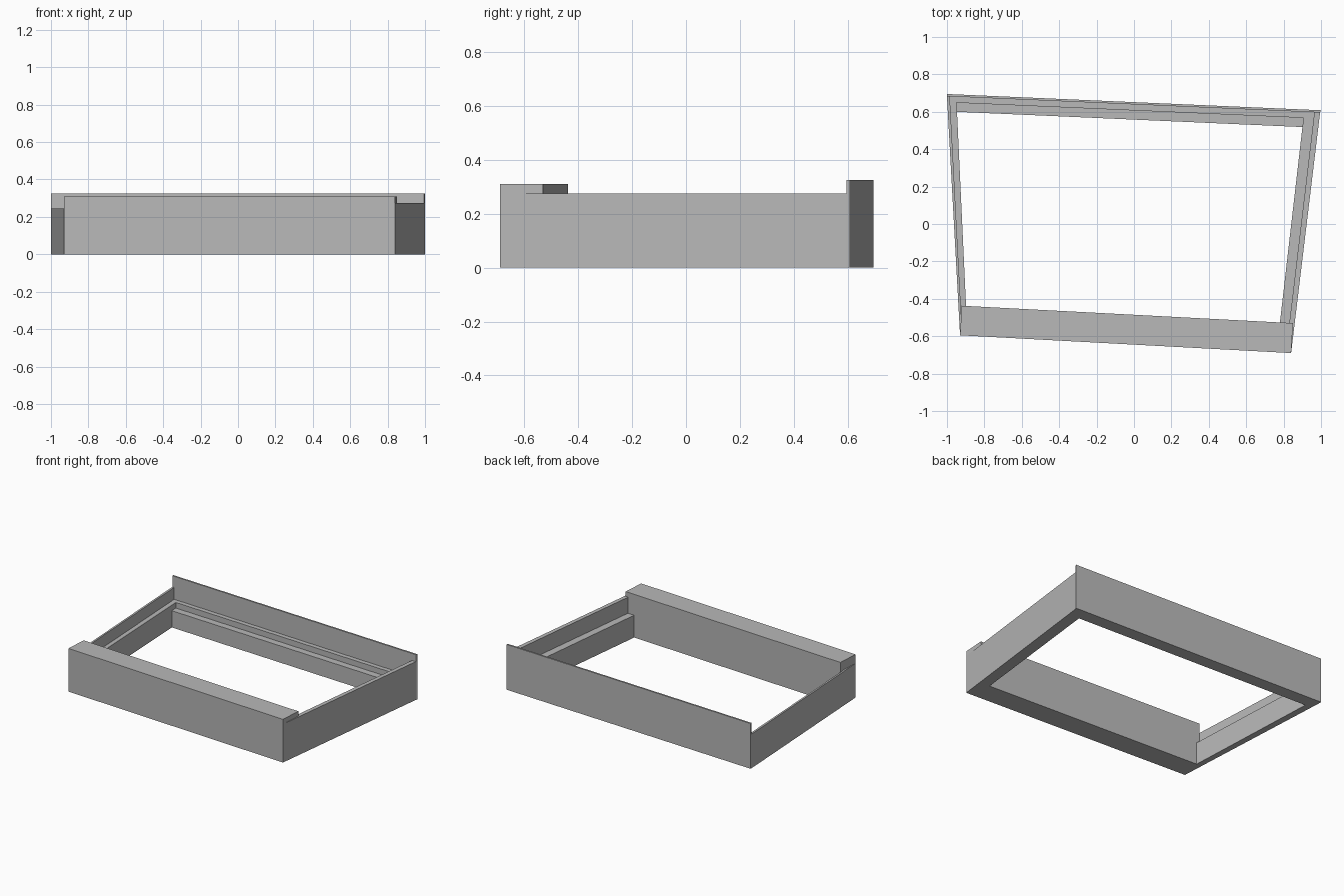
import bpy
import bmesh
from mathutils import Vector

cube = bpy.data.objects.get("Cube")
if cube:
    bpy.data.objects.remove(cube)

grey = bpy.data.materials.new("mid_grey")
grey.use_nodes = True
COLOUR = (0.48, 0.48, 0.48, 1)
grey.diffuse_color = COLOUR
grey.node_tree.nodes["Principled BSDF"].inputs["Base Color"].default_value = COLOUR


def loft(name, start, end, section):
    """Sweep a section of (inset, height) between two outer-to-inner plan lines."""
    bm = bmesh.new()
    rings = []
    for outer, inner in (start, end):
        a, b = Vector(outer), Vector(inner)
        rings.append([bm.verts.new((*a.lerp(b, u), z)) for u, z in section])
    n = len(section)
    for i in range(n):
        j = (i + 1) % n
        bm.faces.new((rings[0][i], rings[0][j], rings[1][j], rings[1][i]))
    for ring in rings:
        bm.faces.new(ring)
    bmesh.ops.recalc_face_normals(bm, faces=bm.faces)
    mesh = bpy.data.meshes.new(name)
    bm.to_mesh(mesh)
    bm.free()
    mesh.materials.append(grey)
    obj = bpy.data.objects.new(name, mesh)
    bpy.context.collection.objects.link(obj)
    return obj


def box_section(height):
    return [(0, 0), (0, height), (1, height), (1, 0)]


def step_section(high, inset, low):
    return [(0, 0), (0, high), (inset, high), (inset, low), (1, low), (1, 0)]


LEDGE = 0.16

# Thick front beam, square-ended
loft("front_beam", ((-0.93, -0.595), (-0.921, -0.437)),
     ((0.84, -0.69), (0.85, -0.53)), box_section(0.31))

# Thin tall back panel
loft("back_panel", ((-1, 0.695), (-1, 0.683)),
     ((1, 0.608), (0.995, 0.596)), box_section(0.325))

# Double step along the inside of the back panel
loft("back_ledge", ((-0.95, 0.681), (-0.95, 0.6)),
     ((0.91, 0.6), (0.91, 0.518)), step_section(LEDGE, 0.4, 0.12))

# Side walls, each with an inner ledge
loft("right_side_wall", ((0.84, -0.69), (0.78, -0.528)),
     ((0.995, 0.596), (0.91, 0.6)), step_section(0.275, 0.36, LEDGE))
loft("left_side_wall", ((-0.93, -0.595), (-0.898, -0.438)),
     ((-1, 0.683), (-0.95, 0.681)), step_section(0.245, 0.3, LEDGE))
